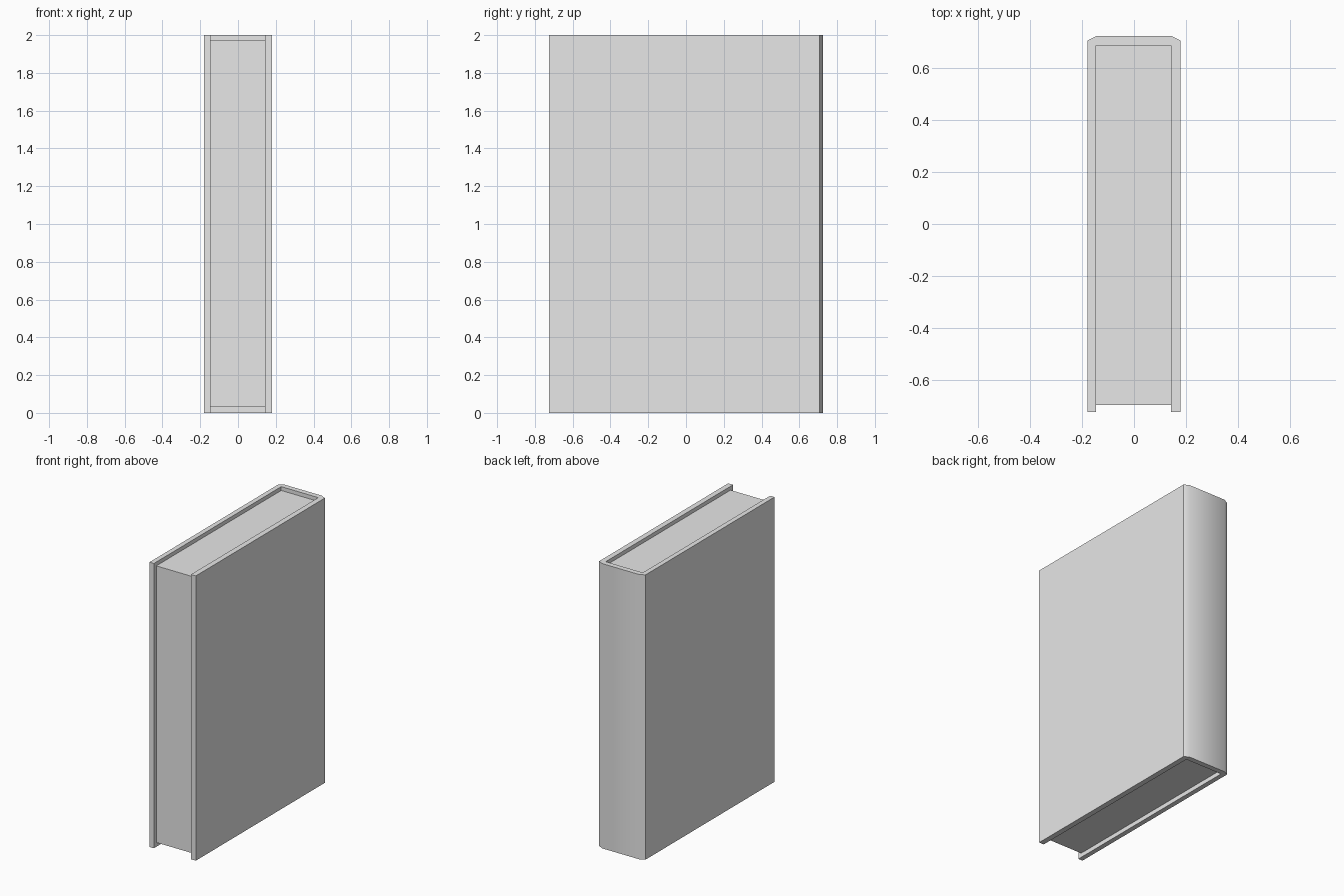
import bpy
import bmesh
import math

if "Cube" in bpy.data.objects:
    bpy.data.objects.remove(bpy.data.objects["Cube"])

HALF_W, HALF_D, HEIGHT = 0.18, 0.725, 2.0
IN_L, IN_R, IN_BACK = -0.146, 0.142, 0.688   # inner faces of the boards and spine

grey = bpy.data.materials.new("plain grey")
grey.diffuse_color = (0.8, 0.8, 0.8, 1.0)
grey.use_nodes = True
grey.node_tree.nodes["Principled BSDF"].inputs["Base Color"].default_value = grey.diffuse_color


def extrude_profile(name, points, z0, z1):
    """Extrude a flat outline in x, y upwards from z0 to z1."""
    bm = bmesh.new()
    face = bm.faces.new([bm.verts.new((x, y, z0)) for x, y in points])
    geom = bmesh.ops.extrude_face_region(bm, geom=[face])["geom"]
    verts = [g for g in geom if isinstance(g, bmesh.types.BMVert)]
    bmesh.ops.translate(bm, verts=verts, vec=(0, 0, z1 - z0))
    bmesh.ops.recalc_face_normals(bm, faces=bm.faces)
    mesh = bpy.data.meshes.new(name)
    bm.to_mesh(mesh)
    bm.free()
    mesh.materials.append(grey)
    obj = bpy.data.objects.new(name, mesh)
    bpy.context.collection.objects.link(obj)
    return obj


# Cover: two boards joined by a spine with bevelled corners
cover = extrude_profile("cover", [
    (-HALF_W, -HALF_D), (IN_L, -HALF_D), (IN_L, IN_BACK), (IN_R, IN_BACK),
    (IN_R, -HALF_D), (HALF_W, -HALF_D), (HALF_W, 0.706), (0.143, HALF_D),
    (-0.143, HALF_D), (-HALF_W, 0.706)], 0, HEIGHT)

# Spine bevels shade smoothly into the back
bpy.context.view_layer.objects.active = cover
cover.select_set(True)
bpy.ops.object.shade_smooth_by_angle(angle=math.radians(30))

# Page block, set in from the board edges
extrude_profile("pages", [
    (IN_L, -0.698), (IN_R, -0.698), (IN_R, IN_BACK), (IN_L, IN_BACK)], 0.03, 1.973)
